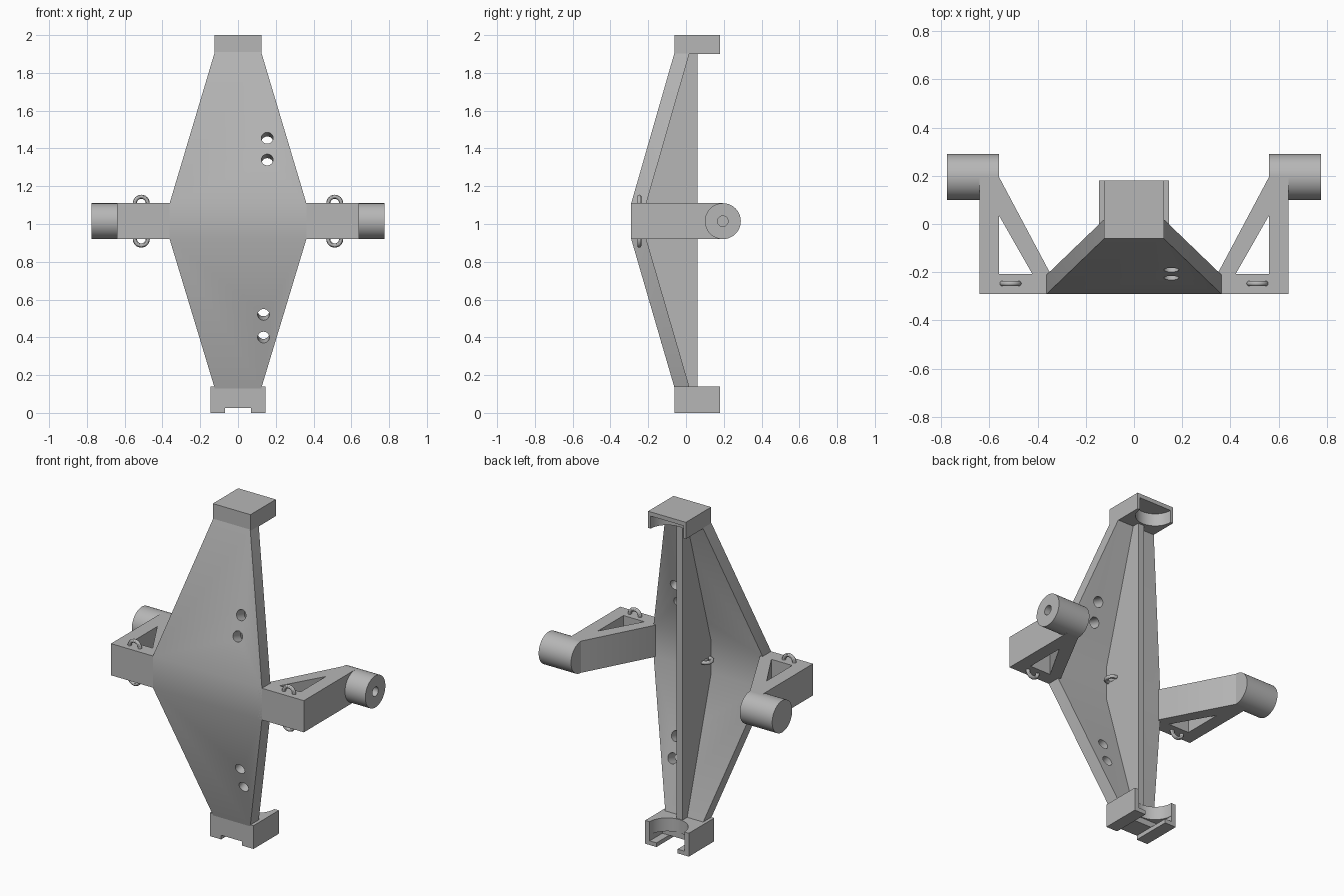
import bpy, bmesh, math
from mathutils import Vector, Matrix

cube = bpy.data.objects.get("Cube")
if cube:
    bpy.data.objects.remove(cube, do_unlink=True)

grey = bpy.data.materials.new("plain grey")
grey.use_nodes = True
grey.diffuse_color = (0.47, 0.47, 0.47, 1)
grey.node_tree.nodes["Principled BSDF"].inputs["Base Color"].default_value = (0.47, 0.47, 0.47, 1)

LOW, HIGH = 0.92, 1.11           # height band of the cross bar
MID = (LOW + HIGH) / 2
FOOT, NECK = 0.14, 1.9           # ends of the sloping plate


def add(name, bm):
    bmesh.ops.recalc_face_normals(bm, faces=bm.faces)
    mesh = bpy.data.meshes.new(name)
    bm.to_mesh(mesh)
    bm.free()
    mesh.materials.append(grey)
    ob = bpy.data.objects.new(name, mesh)
    bpy.context.collection.objects.link(ob)
    return ob


def loft(name, rings):
    bm = bmesh.new()
    rows = [[bm.verts.new(p) for p in ring] for ring in rings]
    n = len(rows[0])
    for a, b in zip(rows, rows[1:]):
        for i in range(n):
            j = (i + 1) % n
            bm.faces.new((a[i], a[j], b[j], b[i]))
    bm.faces.new(rows[0])
    bm.faces.new(rows[-1])
    return add(name, bm)


def prism(name, outline, z0, z1):
    return loft(name, [[(x, y, z) for x, y in outline] for z in (z0, z1)])


def box(name, x0, x1, y0, y1, z0, z1):
    return prism(name, [(x0, y0), (x1, y0), (x1, y1), (x0, y1)], z0, z1)


def rod(name, centre, axis, radius, length, sides=48):
    bm = bmesh.new()
    turn = Vector((0, 0, 1)).rotation_difference(Vector(axis)).to_matrix().to_4x4()
    bmesh.ops.create_cone(bm, cap_ends=True, segments=sides, radius1=radius, radius2=radius,
                          depth=length, matrix=Matrix.Translation(centre) @ turn)
    return add(name, bm)


def eyelet(name, centre, flat=False):
    bpy.ops.mesh.primitive_torus_add(location=centre, major_radius=0.034, minor_radius=0.011,
                                     major_segments=32, minor_segments=12,
                                     rotation=(0 if flat else math.pi / 2, 0, 0))
    ob = bpy.context.object
    ob.name = name
    ob.data.materials.append(grey)
    smooth(ob)


def activate(ob):
    bpy.ops.object.select_all(action='DESELECT')
    ob.select_set(True)
    bpy.context.view_layer.objects.active = ob


def smooth(ob):
    activate(ob)
    bpy.ops.object.shade_smooth_by_angle(angle=math.radians(30))


def cut(ob, *cutters):
    activate(ob)
    for c in cutters:
        c.hide_render = True
        mod = ob.modifiers.new("cut", 'BOOLEAN')
        mod.operation = 'DIFFERENCE'
        mod.solver = 'EXACT'
        mod.object = c
        bpy.ops.object.modifier_apply(modifier=mod.name)
        bpy.data.objects.remove(c, do_unlink=True)
    smooth(ob)


# Folded diamond plate, tapering towards both ends
def plate_ring(z, half, y):
    return [(-half, y, z), (half, y, z), (half, y + 0.08, z), (-half, y + 0.08, z)]


plate = loft("main_plate", [plate_ring(FOOT - 0.01, 0.123, -0.06), plate_ring(LOW, 0.362, -0.29),
                            plate_ring(HIGH, 0.362, -0.29), plate_ring(NECK + 0.01, 0.123, -0.06)])

# Two pairs of holes drilled square to the slopes, on one side only
slope = 0.23 / 0.79
holes = []
for x, z, s in ((0.155, 1.455, 1), (0.155, 1.34, 1), (0.135, 0.52, -1), (0.135, 0.4, -1)):
    y = -0.29 + slope * (z - HIGH if s > 0 else LOW - z)
    holes.append(rod("hole_cutter", (x, y, z), (0, -1, s * slope), 0.031, 0.3, 32))
cut(plate, *holes)

# Centre rib behind the plate
rib = [(0.06, FOOT - 0.01), (0.06, NECK + 0.01), (-0.03, NECK + 0.01), (-0.25, HIGH),
       (-0.25, LOW), (-0.03, FOOT - 0.01)]
loft("centre_rib", [[(x, y, z) for y, z in rib] for x in (-0.02, 0.02)])
eyelet("rib_eyelet", (0.02, -0.16, MID), True)
eyelet("rib_eyelet", (-0.02, -0.16, MID), True)

# Upper cap with a round pocket open to the back and below
cap = box("top_cap", -0.125, 0.125, -0.06, 0.18, NECK, 2)
cut(cap, rod("pocket_cutter", (0, 0.18, 1.92), (0, 0, 1), 0.108, 0.11))

# Lower clip with a round pocket and a slot along its underside
clip = box("bottom_clip", -0.145, 0.145, -0.06, 0.18, 0, FOOT)
cut(clip, rod("pocket_cutter", (0, 0.18, 0.14), (0, 0, 1), 0.115, 0.19),
    box("slot_cutter", -0.07, 0.07, -0.2, 0.3, -0.1, 0.025),
    box("groove_cutter", -0.115, 0.115, 0.06, 0.3, 0.025, 0.06))

# Side arms: triangular bracket, round lug, wire eyelets
for side, s in (("left", 1), ("right", -1)):
    outline = [(0.34, -0.29), (0.64, -0.29), (0.64, 0.195), (0.56, 0.195), (0.35, -0.2)]
    window = [(0.56, 0.035), (0.56, -0.207), (0.422, -0.207)]
    arm = prism(side + "_arm", [(s * x, y) for x, y in outline], LOW, HIGH)
    cut(arm, prism("window_cutter", [(s * x, y) for x, y in window], 0.8, 1.2))
    lug = rod(side + "_lug", (s * 0.6675, 0.195, MID), (1, 0, 0), 0.095, 0.215, 64)
    if s > 0:
        cut(lug, rod("bore_cutter", (0.74, 0.195, MID), (1, 0, 0), 0.028, 0.2, 24))
    smooth(lug)
    for z in (LOW, HIGH):
        eyelet(side + "_eyelet", (s * 0.512, -0.247, z))
